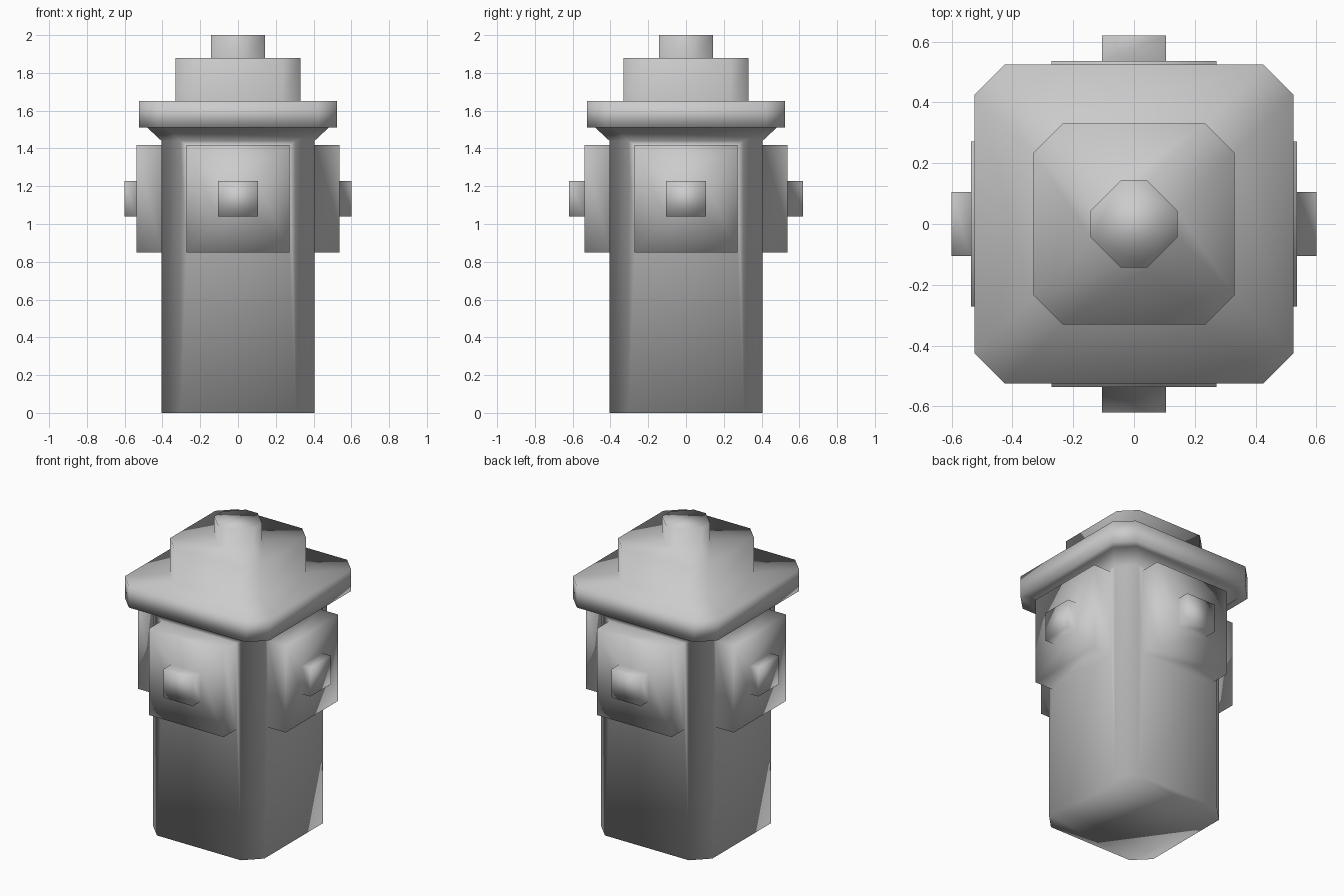
import bpy
import bmesh
from math import pi
from mathutils import Matrix

cube = bpy.data.objects.get("Cube")
if cube:
    bpy.data.objects.remove(cube, do_unlink=True)

gray = bpy.data.materials.new("plain gray")
gray.use_nodes = True
color = (0.6, 0.6, 0.6, 1)
gray.diffuse_color = color
gray.node_tree.nodes["Principled BSDF"].inputs["Base Color"].default_value = color

bm = bmesh.new()


def chamfered_ring(half, chamfer, z):
    """Square with cut corners, starting with the +x side."""
    a = half - chamfer
    pts = [(half, -a), (half, a), (a, half), (-a, half),
           (-half, a), (-half, -a), (-a, -half), (a, -half)]
    return [bm.verts.new((x, y, z)) for x, y in pts]


def bridge(lower, upper, skip=()):
    n = len(lower)
    for i in range(n):
        if i not in skip:
            j = (i + 1) % n
            bm.faces.new((lower[i], lower[j], upper[j], upper[i]))


# Body, flared neck, brim, crown and knob: half width, corner cut, height
profile = [(0.405, 0.1, 0), (0.405, 0.1, 1.44), (0.48, 0.1, 1.51),
           (0.525, 0.1, 1.51), (0.525, 0.1, 1.65), (0.33, 0.095, 1.65),
           (0.33, 0.095, 1.88), (0.143, 0.1, 1.88), (0.143, 0.1, 2)]
rings = [chamfered_ring(*p) for p in profile]
sides = (0, 2, 4, 6)
for level, (low, high) in enumerate(zip(rings, rings[1:])):
    bridge(low, high, sides if level == 0 else ())
bm.faces.new(rings[0][::-1])
bm.faces.new(rings[-1])

# Square outlet and small cap grown out of each body side
for k, s in enumerate(sides):
    turn = Matrix.Rotation(k * pi / 2, 4, "Z")

    def panel(out, half, bottom, top):
        pts = [(out, -half, bottom), (out, half, bottom),
               (out, half, top), (out, -half, top)]
        verts = [bm.verts.new(p) for p in pts]
        bmesh.ops.transform(bm, matrix=turn, verts=verts)
        return verts

    reach = 0.62 if k % 2 else 0.6
    loops = [[rings[0][s], rings[0][s + 1], rings[1][s + 1], rings[1][s]],
             panel(0.405, 0.272, 0.85, 1.417), panel(0.537, 0.272, 0.85, 1.417),
             panel(0.537, 0.106, 1.04, 1.228), panel(reach, 0.106, 1.04, 1.228)]
    for inner, outer in zip(loops, loops[1:]):
        bridge(inner, outer)
    bm.faces.new(loops[-1])

bmesh.ops.recalc_face_normals(bm, faces=bm.faces)
for face in bm.faces:
    face.smooth = True

mesh = bpy.data.meshes.new("hydrant_body")
bm.to_mesh(mesh)
bm.free()
mesh.materials.append(gray)
hydrant = bpy.data.objects.new("hydrant_body", mesh)
bpy.context.collection.objects.link(hydrant)
